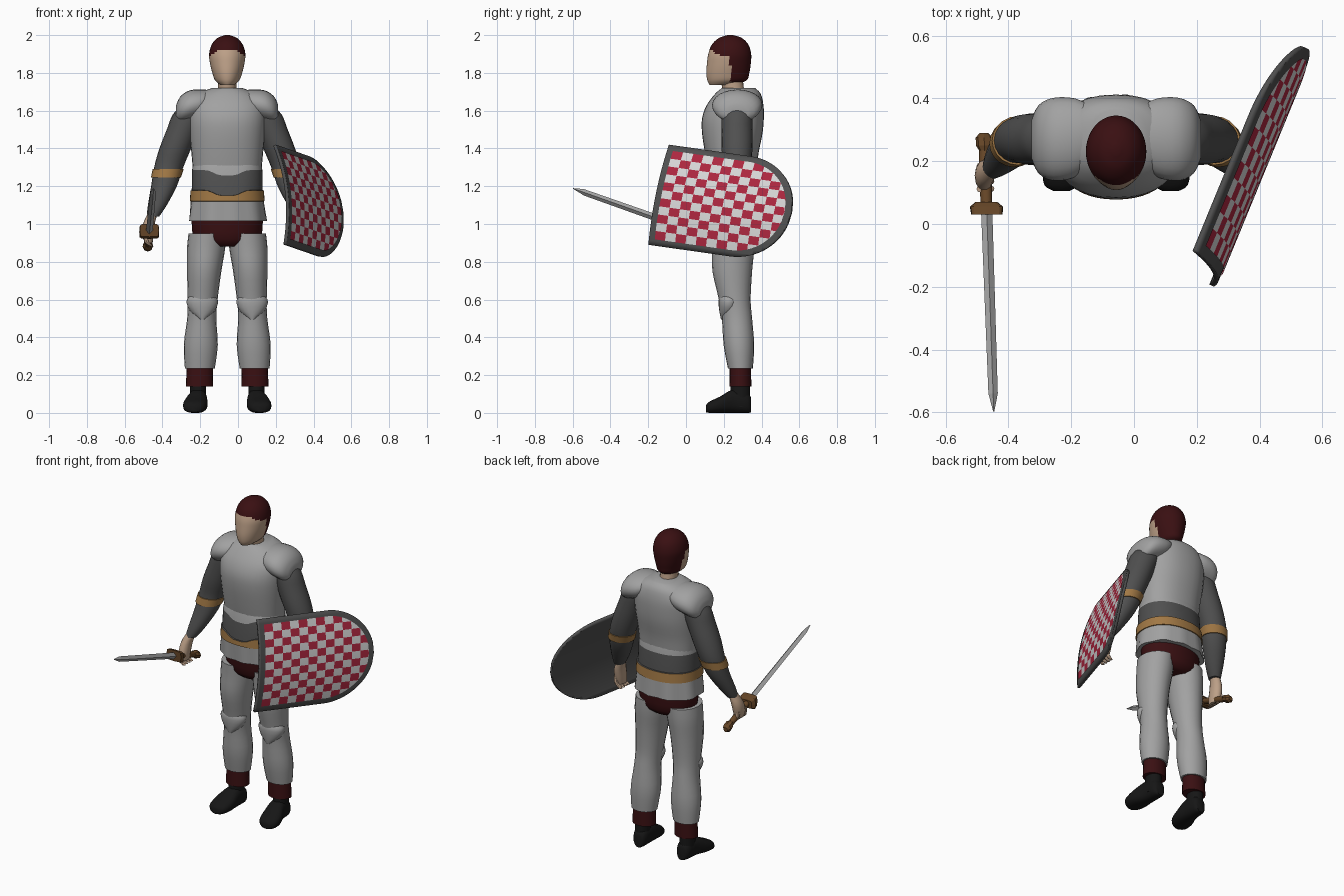
import bpy, bmesh, math
from mathutils import Vector

if "Cube" in bpy.data.objects:
    bpy.data.objects.remove(bpy.data.objects["Cube"], do_unlink=True)

CX, CY = -0.057, 0.25      # body axis


def material(name, r, g, b, rough=0.6):
    m = bpy.data.materials.new(name)
    m.use_nodes = True
    m.diffuse_color = (r, g, b, 1)
    node = m.node_tree.nodes["Principled BSDF"]
    node.inputs["Base Color"].default_value = (r, g, b, 1)
    node.inputs["Roughness"].default_value = rough
    return m


plate = material("plate grey", 0.36, 0.36, 0.36)
mail = material("dark grey", 0.08, 0.08, 0.08)
maroon = material("maroon cloth", 0.042, 0.005, 0.006)
skin = material("skin", 0.52, 0.36, 0.25)
leather = material("tan leather", 0.36, 0.19, 0.06)
black = material("black boot", 0.008, 0.008, 0.008)
red = material("shield red", 0.42, 0.02, 0.05)
white = material("shield white", 0.68, 0.68, 0.68)
wood = material("brown grip", 0.13, 0.06, 0.02)
steel = material("blade steel", 0.42, 0.42, 0.42)


def finish(name, bm, mats, smooth=True):
    mesh = bpy.data.meshes.new(name)
    bm.to_mesh(mesh)
    bm.free()
    obj = bpy.data.objects.new(name, mesh)
    bpy.context.collection.objects.link(obj)
    for m in mats:
        mesh.materials.append(m)
    if smooth:
        bpy.ops.object.select_all(action="DESELECT")
        obj.select_set(True)
        bpy.context.view_layer.objects.active = obj
        bpy.ops.object.shade_smooth_by_angle(angle=math.radians(42))
    return obj


def spline(rings, k):
    """Smoothly resample a list of ring tuples, k steps per span."""
    if k == 1:
        return rings
    pts = [rings[0]] + list(rings) + [rings[-1]]
    out = []
    for i in range(1, len(pts) - 2):
        for j in range(k):
            t = j / k
            out.append([0.5 * (2 * b + (c - a) * t + (2 * a - 5 * b + 4 * c - d) * t * t
                               + (3 * b - a - 3 * c + d) * t ** 3)
                        for a, b, c, d in zip(*pts[i - 1:i + 3])])
    return out + [rings[-1]]


def tube(name, rings, mats, axis="z", n=20, k=3, power=1.0, rule=None, warp=None, smooth=True):
    """Loft through rings (x, y, z, radius_a, radius_b) lying across one axis."""
    bm = bmesh.new()
    loops = []
    for x, y, z, ra, rb in spline(rings, k):
        loop = []
        for i in range(n):
            t = math.tau * i / n
            a = ra * math.copysign(abs(math.cos(t)) ** power, math.cos(t))
            b = rb * math.copysign(abs(math.sin(t)) ** power, math.sin(t))
            off = {"z": (a, b, 0), "x": (0, a, b), "y": (a, 0, b)}[axis]
            loop.append(bm.verts.new(Vector((x, y, z)) + Vector(off)))
        loops.append(loop)
    for p, q in zip(loops, loops[1:]):
        for i in range(n):
            bm.faces.new((p[i], p[(i + 1) % n], q[(i + 1) % n], q[i]))
    bm.faces.new(loops[0])
    bm.faces.new(loops[-1])
    bmesh.ops.recalc_face_normals(bm, faces=bm.faces)
    if rule:
        for f in bm.faces:
            f.material_index = rule(f.calc_center_median())
    if warp:
        for v in bm.verts:
            v.co = warp(v.co)
    return finish(name, bm, mats, smooth)


def body(profile):
    """Rings on the body axis from (z, half_width, front_y, back_y)."""
    return [(CX, (f + b) / 2, z, w, (b - f) / 2) for z, w, f, b in profile]


# Head with cropped cap of hair, and neck
def hair_rule(c):
    face = c.y < 0.235 and c.z < 1.925 - 4 * (c.x - CX) ** 2
    return 0 if face or c.z < 1.745 else 1


tube("head", body([(1.735, .035, .125, .25), (1.76, .064, .113, .32), (1.8, .079, .108, .335),
                   (1.85, .091, .111, .343), (1.9, .096, .118, .345), (1.95, .082, .137, .33),
                   (1.985, .051, .175, .295), (2, .012, .22, .25)]),
     [skin, maroon], n=40, k=5, rule=hair_rule)
tube("neck", body([(1.64, .06, .2, .34), (1.7, .05, .195, .31), (1.78, .05, .18, .3)]), [skin])

# Breastplate
tube("breastplate", body([(1.3, .183, .115, .375), (1.38, .19, .1, .385), (1.48, .2, .085, .405),
                          (1.56, .205, .085, .412), (1.63, .2, .11, .41), (1.69, .15, .155, .395),
                          (1.72, .08, .19, .365)]), [plate], n=32, power=.88)


# Sash, belt and skirt in one piece, sash dipping at the front
def waist_rule(c):
    return 0 if c.z < 1.12 or c.z > 1.29 else (1 if c.z < 1.175 else 2)


def waist_warp(co):
    x, y, z = co
    if 1.15 < z < 1.31 and y < CY:
        z -= 0.028 * math.exp(-((x - CX) / 0.08) ** 4)
    if z < 1.1:
        s = 1 + 0.03 * math.cos(9 * math.atan2(y - CY, x - CX))
        x, y = CX + (x - CX) * s, CY + (y - CY) * s
    return Vector((x, y, z))


tube("waist", body([(1.015, .205, .09, .41), (1.12, .193, .085, .405), (1.121, .198, .078, .41),
                    (1.178, .194, .08, .405), (1.179, .188, .09, .395), (1.285, .186, .1, .385),
                    (1.33, .18, .118, .375)]),
     [plate, leather, mail], n=48, k=1, power=.9, rule=waist_rule, warp=waist_warp)
tube("hips", body([(.88, .1, .17, .34), (.92, .175, .135, .375), (1.04, .19, .12, .385)]),
     [maroon], n=28)

# Limbs, one pass per side
for side, s in (("right", -1), ("left", 1)):
    def at(rings):
        return [(CX + s * r[0],) + tuple(r[1:]) for r in rings]

    tube(side + "_pauldron", at([(.07, .285, 1.665, .085, .04), (.13, .275, 1.64, .125, .072),
                                 (.2, .27, 1.625, .132, .082), (.248, .27, 1.605, .108, .07),
                                 (.27, .27, 1.59, .06, .04)]), [plate], axis="x", n=24)
    tube(side + "_arm", at([(.17, .27, 1.64, .06, .07), (.2, .27, 1.58, .088, .082),
                            (.235, .27, 1.5, .085, .083), (.275, .27, 1.4, .084, .082),
                            (.31, .268, 1.3, .077, .073), (.335, .245, 1.2, .068, .066),
                            (.37, .205, 1.1, .05, .05), (.393, .18, 1.04, .033, .036)]), [mail])
    tube(side + "_elbow_band", at([(.313, .266, 1.29, .082, .078), (.325, .257, 1.245, .079, .076)]),
         [leather], k=1)

    # Fist with curled fingers
    reach = .415 if s < 0 else .4
    tube(side + "_hand", at([(reach - .02, .18, 1.055, .026, .03), (reach, .165, 1.0, .031, .042),
                             (reach + .005, .15, .94, .03, .045), (reach, .145, .9, .02, .035)]),
         [skin], n=14)
    for i in range(4):
        y = .112 + .024 * i
        tube(f"{side}_finger_{i + 1}", at([(reach + .018, y, .95, .012, .011),
                                           (reach + .012, y, .905, .013, .012),
                                           (reach - .018, y, .88, .009, .01)]), [skin], n=8, k=2)

    # Leg armour, knee cup, trouser cuff and boot
    tube(side + "_leg", at([(.105, .25, .95, .1, .115), (.112, .25, .87, .101, .112),
                            (.122, .245, .75, .091, .105), (.13, .258, .6, .079, .084),
                            (.135, .27, .5, .077, .08), (.14, .28, .36, .09, .081),
                            (.145, .288, .235, .079, .066)]), [plate])
    tube(side + "_knee_cup", at([(.132, .2, .495, .012, .015), (.132, .222, .535, .062, .045),
                                 (.132, .228, .585, .084, .056), (.132, .228, .615, .07, .05),
                                 (.132, .222, .645, .03, .022)]), [plate], k=2)
    tube(side + "_cuff", at([(.147, .288, .14, .072, .058), (.145, .288, .27, .068, .056)]),
         [maroon], k=1)
    tube(side + "_ankle", at([(.155, .288, .03, .043, .052), (.155, .287, .16, .043, .052)]),
         [black], k=1)
    tube(side + "_boot", at([(.15, .345, .04, .025, .038), (.152, .325, .054, .042, .054),
                             (.156, .25, .062, .05, .062), (.168, .18, .043, .064, .043),
                             (.174, .125, .03, .055, .03), (.174, .105, .022, .025, .018)]),
         [black], axis="y", power=.8)


# Sword along a rising line through the right fist
def on_sword(stations):
    return [(-.468 - .035 * y, y, .977 - .353 * y, a, b) for y, a, b in stations]


tube("blade", on_sword([(.05, .018, .02), (-.54, .015, .017), (-.597, .002, .002)]),
     [steel], axis="y", n=4, k=1, smooth=False)
tube("crossguard", on_sword([(.07, .035, .024), (.055, .053, .036), (.03, .05, .034)]),
     [wood], axis="y", n=12, k=1, power=.35, smooth=False)
tube("grip", on_sword([(.07, .018, .018), (.15, .021, .021), (.24, .017, .017)]),
     [wood], axis="y", n=10)
tube("pommel", on_sword([(.235, .018, .018), (.25, .027, .026), (.275, .027, .026), (.29, .014, .014)]),
     [wood], axis="y", n=8, k=1, smooth=False)

# Shield: round-ended sheet bowed outwards, flat end towards the front
origin = Vector((.2275, -.145, 1.155))
along = Vector((.377, .917, -.13)).normalized()
up = Vector((-.1, .2, .974)).normalized()
out = along.cross(up).normalized()


def shield_sheet(name, u0, u1, half, lift, cols, rows, mats, sub=8):
    bm = bmesh.new()
    grid = []
    for i in range(cols * sub + 1):
        u = u0 + (u1 - u0) * i / (cols * sub)
        t = max(0, (u - .47) / (u1 - .47))
        edge = half * math.sqrt(max(0, 1 - t * t))
        line = []
        for j in range(rows * 2 + 1):
            v = max(-edge, min(edge, half * (j / rows - 1)))
            bow = .04 * (1 - (v / .272) ** 2)
            line.append(bm.verts.new(origin + along * u + up * v + out * (bow + lift)))
        grid.append(line)
    for i in range(cols * sub):
        for j in range(rows * 2):
            f = bm.faces.new((grid[i][j], grid[i + 1][j], grid[i + 1][j + 1], grid[i][j + 1]))
            f.material_index = (i // sub + j // 2) % len(mats)
    bmesh.ops.remove_doubles(bm, verts=bm.verts, dist=.0002)
    return finish(name, bm, mats)


backing = shield_sheet("shield_body", 0, .78, .272, 0, 12, 11, [mail])
solid = backing.modifiers.new("thickness", "SOLIDIFY")
solid.thickness = .016
solid.offset = -1
shield_sheet("shield_checks", .035, .745, .24, .004, 12, 11, [red, white])
